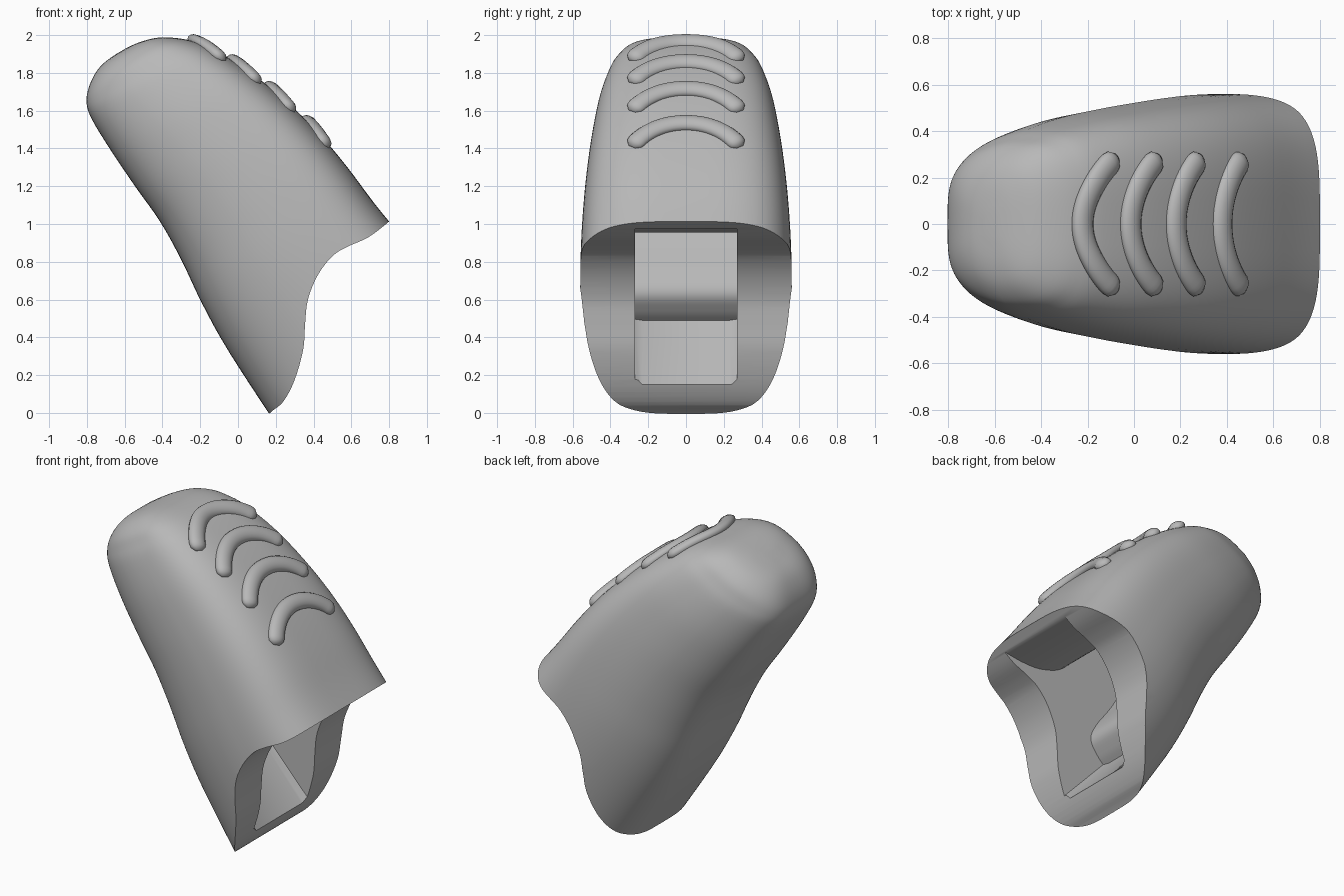
import bpy, bmesh, math
from mathutils import Vector

if "Cube" in bpy.data.objects:
    bpy.data.objects.remove(bpy.data.objects["Cube"])

grey = bpy.data.materials.new("matte_grey")
grey.use_nodes = True
GREY = (0.48, 0.48, 0.48, 1)
grey.diffuse_color = GREY
grey.node_tree.nodes["Principled BSDF"].inputs["Base Color"].default_value = GREY

C, S = math.cos(math.radians(60)), math.sin(math.radians(60))


def to_world(s, y, v):
    """Leaning frame: s runs down the body, v across it."""
    return Vector((C * s + S * v, y, C * v - S * s))


def smooth_path(points, steps):
    """Catmull-Rom curve through points of any dimension."""
    out = []
    last = len(points) - 1
    for i in range(last):
        a, b = points[max(i - 1, 0)], points[i]
        c, d = points[i + 1], points[min(i + 2, last)]
        for k in range(steps):
            t = k / steps
            out.append([0.5 * (2 * q + (r - p) * t + (2 * p - 5 * q + 4 * r - w) * t * t
                               + (3 * q - p - 3 * r + w) * t ** 3)
                        for p, q, r, w in zip(a, b, c, d)])
    return out + [list(points[last])]


def add_object(name, bm):
    bmesh.ops.recalc_face_normals(bm, faces=bm.faces)
    mesh = bpy.data.meshes.new(name)
    bm.to_mesh(mesh)
    bm.free()
    mesh.materials.append(grey)
    ob = bpy.data.objects.new(name, mesh)
    bpy.context.collection.objects.link(ob)
    return ob


def activate(ob):
    bpy.ops.object.select_all(action='DESELECT')
    ob.select_set(True)
    bpy.context.view_layer.objects.active = ob


def prism(name, profile, half_width, bevel_between=(), bevel=0.04):
    """Side profile (x, z) extruded along y; edges joining the listed points are bevelled."""
    bm = bmesh.new()
    sides = [[bm.verts.new((x, y, z)) for x, z in profile] for y in (-half_width, half_width)]
    for side in sides:
        bm.faces.new(side)
    for i in range(len(profile)):
        j = i - 1
        bm.faces.new((sides[0][j], sides[0][i], sides[1][i], sides[1][j]))
    bmesh.ops.recalc_face_normals(bm, faces=bm.faces)
    if bevel_between:
        i, j = (profile.index(p) for p in bevel_between)
        edges = [bm.edges.get((side[i], side[j])) for side in sides]
        bmesh.ops.bevel(bm, geom=edges, offset=bevel, segments=1, affect='EDGES')
    return add_object(name, bm)


def cut(target, cutter):
    mod = target.modifiers.new("cut", 'BOOLEAN')
    mod.operation = 'DIFFERENCE'
    mod.solver = 'EXACT'
    mod.object = cutter
    activate(target)
    bpy.ops.object.modifier_apply(modifier=mod.name)
    bpy.data.objects.remove(cutter)


# Body stations: position, underside, top side, half width
stations = smooth_path([
    (-1.968, .40, .46, .06), (-1.96, .315, .53, .17), (-1.935, .245, .62, .26),
    (-1.885, .175, .705, .33), (-1.82, .125, .78, .37), (-1.73, .107, .85, .41),
    (-1.535, .112, .955, .46), (-1.31, .128, 1.043, .495), (-1.08, .149, 1.108, .522),
    (-.85, .145, 1.15, .542), (-.6, .125, 1.18, .556), (-.3, .12, 1.225, .56),
    (.25, .15, 1.28, .555)], 4)
TOP_POWER, UNDER_POWER = 3.6, 4
SIDES = 112

# Lofted body shell, its underside tapering to a flat base
bm = bmesh.new()
rings = []
for s, low, high, w in stations:
    ring = []
    for k in range(SIDES):
        a = math.tau * k / SIDES
        ca, sa = math.cos(a), math.sin(a)
        e = 2 / (TOP_POWER if sa > 0 else UNDER_POWER)
        t = math.copysign(abs(sa) ** e, sa)
        y = math.copysign(abs(ca) ** e, ca) * w * (1 - .28 * max(0, -t) ** 1.4)
        ring.append(bm.verts.new(to_world(s, y, (low + high) / 2 + t * (high - low) / 2)))
    rings.append(ring)
for r0, r1 in zip(rings, rings[1:]):
    for k in range(SIDES):
        j = (k + 1) % SIDES
        bm.faces.new((r0[k], r0[j], r1[j], r1[k]))
bm.faces.new(rings[0])
bm.faces.new(rings[-1])
body = add_object("body_shell", bm)

# Scooped open end
scoop = smooth_path([
    (.05, -.12), (.17, 0), (.24, .06), (.30, .175), (.345, .335), (.355, .467), (.37, .6),
    (.423, .73), (.5, .83), (.58, .88), (.69, .93), (.8, 1.013), (.95, 1.14)], 4)
cut(body, prism("scoop_cutter", scoop + [(2, 1.14), (2, -1), (.05, -1)], 1))

# Deep inner pocket: rounded ceiling lip, bulging back wall, chamfered floor
ceiling = smooth_path([(.9, .995), (.76, .975), (.6, .955), (.46, .965), (.31, 1.03),
                       (.17, 1.2), (-.06, 1.6)], 5)
back = smooth_path([(-.32, 1.45), (-.1, .98), (.06, .74), (.1, .63), (.05, .54), (0, .49)], 5)
floor_end = (.45, -.04)
back[-1] = (0, .49)
cut(body, prism("pocket_cutter", ceiling + back + [floor_end, (.9, -.04)], .27,
                (back[-1], floor_end)))

activate(body)
bpy.ops.object.shade_smooth_by_angle(angle=math.radians(35))


def top_surface(s, y):
    for a, b in zip(stations, stations[1:]):
        if a[0] <= s <= b[0]:
            t = (s - a[0]) / (b[0] - a[0])
            _, low, high, w = [p + (q - p) * t for p, q in zip(a, b)]
            return (low + high) / 2 + (high - low) / 2 * (
                1 - (abs(y) / w) ** TOP_POWER) ** (1 / TOP_POWER)


# Curved thumb ridges: flattened tubes half sunk in the top side
RADIUS, ARC, HALF_WIDTH, HEIGHT = .34, 1.0, .052, .036
for n, start in enumerate((-1.81, -1.615, -1.395, -1.14)):
    path = []
    for k in range(33):
        a = ARC * (k / 16 - 1)
        s, y = start + RADIUS * (1 - math.cos(a)), RADIUS * math.sin(a)
        path.append(to_world(s, y, top_surface(s, y)))
    bm = bmesh.new()
    loops = []
    for k, p in enumerate(path):
        along = (path[min(k + 1, 32)] - path[max(k - 1, 0)]).normalized()
        side = along.cross(to_world(-.4, 0, 1)).normalized()
        up = side.cross(along)
        end = min(k, 32 - k)
        r = math.sqrt(1 - max(0, 1 - (end + .2) / 2.2) ** 2)
        loops.append([bm.verts.new(p + r * (HALF_WIDTH * math.cos(b) * side
                                            + HEIGHT * math.sin(b) * up))
                      for b in (math.tau * j / 16 for j in range(16))])
    for l0, l1 in zip(loops, loops[1:]):
        for j in range(16):
            m = (j + 1) % 16
            bm.faces.new((l0[j], l0[m], l1[m], l1[j]))
    bm.faces.new(loops[0])
    bm.faces.new(loops[-1])
    ridge = add_object("thumb_ridge_%d" % (n + 1), bm)
    activate(ridge)
    bpy.ops.object.shade_smooth_by_angle(angle=math.radians(60))
